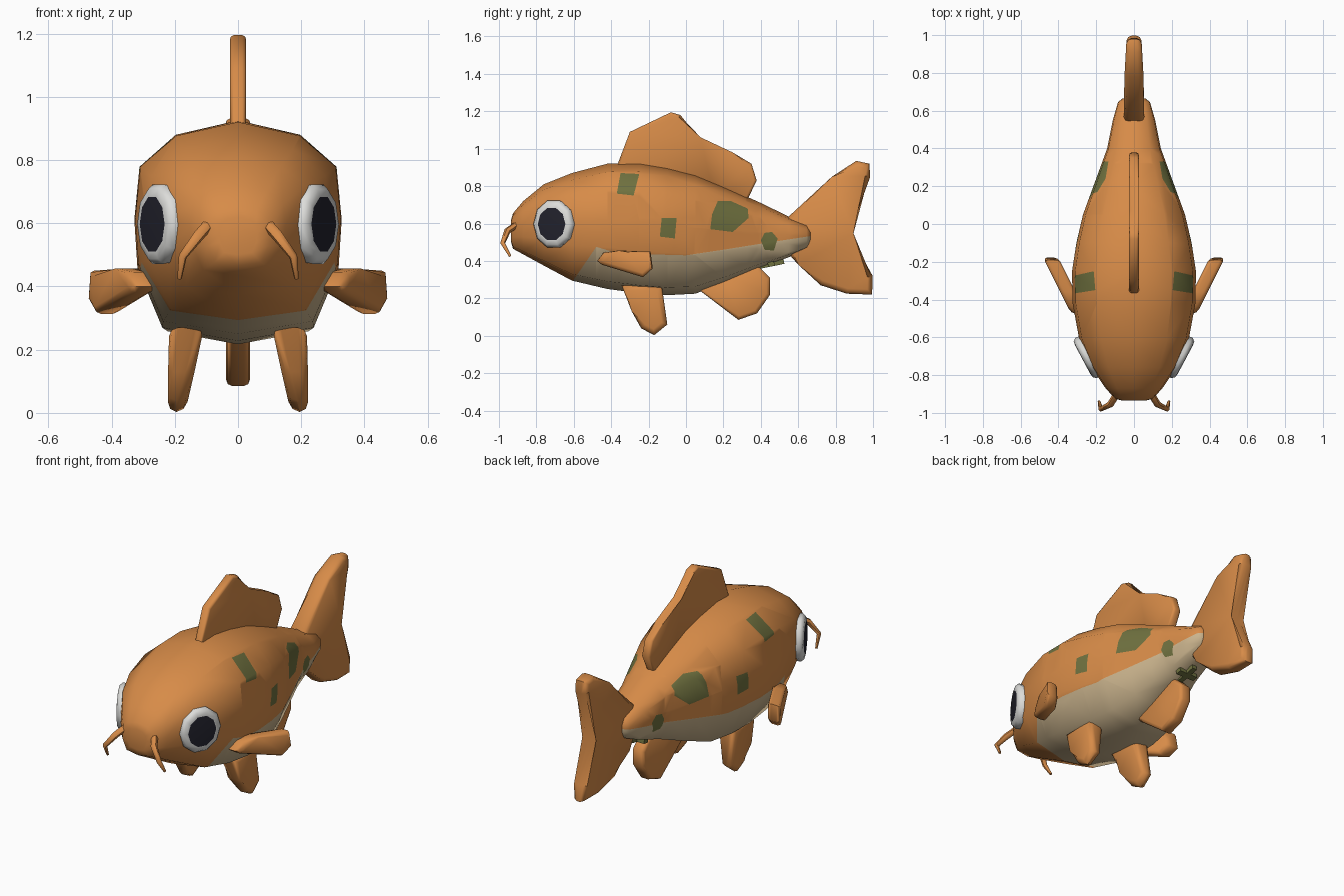
import bpy, bmesh, math
from mathutils import Vector, Matrix

if "Cube" in bpy.data.objects:
    bpy.data.objects.remove(bpy.data.objects["Cube"])


def material(name, r, g, b):
    m = bpy.data.materials.new(name)
    m.diffuse_color = (r, g, b, 1)
    m.use_nodes = True
    m.node_tree.nodes["Principled BSDF"].inputs["Base Color"].default_value = m.diffuse_color
    return m


ORANGE = material("orange skin", 0.68, 0.26, 0.065)
CREAM = material("cream belly", 0.60, 0.46, 0.27)
GREEN = material("olive spot", 0.16, 0.165, 0.05)
WHITE = material("eye white", 0.72, 0.72, 0.70)
DARK = material("dark pupil", 0.016, 0.016, 0.026)


def finish(bm, name, mats, angle=60):
    bmesh.ops.recalc_face_normals(bm, faces=bm.faces[:])
    me = bpy.data.meshes.new(name)
    bm.to_mesh(me)
    bm.free()
    for m in mats:
        me.materials.append(m)
    ob = bpy.data.objects.new(name, me)
    bpy.context.collection.objects.link(ob)
    bpy.ops.object.select_all(action='DESELECT')
    ob.select_set(True)
    bpy.context.view_layer.objects.active = ob
    bpy.ops.object.shade_smooth_by_angle(angle=math.radians(angle))
    return ob


def paint(bm, poly, index):
    """Cut a convex (y, z) outline through the mesh and colour the inside."""
    ys, zs = [p[0] for p in poly], [p[1] for p in poly]
    pairs = list(zip(poly, poly[1:] + poly[:1]))
    turn = 1 if sum(a[0] * b[1] - b[0] * a[1] for a, b in pairs) > 0 else -1

    def near(f):
        fy = [v.co.y for v in f.verts]
        fz = [v.co.z for v in f.verts]
        return (max(fy) > min(ys) and min(fy) < max(ys)
                and max(fz) > min(zs) and min(fz) < max(zs))

    for a, b in pairs:
        faces = [f for f in bm.faces if near(f)]
        geom = (faces + list({e for f in faces for e in f.edges})
                + list({v for f in faces for v in f.verts}))
        bmesh.ops.bisect_plane(bm, geom=geom, dist=1e-4, plane_co=(0, a[0], a[1]),
                               plane_no=(0, b[1] - a[1], a[0] - b[0]))
    for f in bm.faces:
        c = f.calc_center_median()
        if all(turn * ((b[0] - a[0]) * (c.z - a[1]) - (b[1] - a[1]) * (c.y - a[0])) > 0
               for a, b in pairs):
            f.material_index = index


# Body: one cross-section lofted along y (y, bottom, top, half width)
stations = [(-0.935, 0.50, 0.62, 0.06), (-0.925, 0.465, 0.655, 0.10),
            (-0.87, 0.435, 0.72, 0.15), (-0.76, 0.375, 0.81, 0.225),
            (-0.61, 0.295, 0.87, 0.29), (-0.42, 0.25, 0.92, 0.325),
            (-0.25, 0.228, 0.925, 0.328), (-0.1, 0.217, 0.90, 0.305),
            (0.05, 0.225, 0.862, 0.27), (0.2, 0.28, 0.80, 0.215),
            (0.4, 0.365, 0.71, 0.142), (0.55, 0.42, 0.637, 0.112),
            (0.645, 0.465, 0.597, 0.085), (0.665, 0.50, 0.565, 0.06)]
half = [(0, 0), (0.73, 0.06), (0.97, 0.33), (1, 0.55), (0.95, 0.79), (0.6, 0.935), (0, 1)]
section = half + [(-x, t) for x, t in half[-2:0:-1]]
bm = bmesh.new()
rings = [[bm.verts.new((x * w, y, lo + (hi - lo) * t)) for x, t in section]
         for y, lo, hi, w in stations]
n = len(section)
for a, b in zip(rings, rings[1:]):
    for i in range(n):
        bm.faces.new((a[i], a[(i + 1) % n], b[(i + 1) % n], b[i]))
bm.faces.new(rings[0])
bm.faces.new(rings[-1])

# Cream belly below a bent line
line = [(-0.61, 0.285), (-0.48, 0.475), (-0.36, 0.44), (0, 0.43), (0.2, 0.46),
        (0.45, 0.50), (0.68, 0.535)]
for a, b in zip(line, line[1:]):
    paint(bm, [a, b, (b[0], 0.1), (a[0], 0.1)], 1)

# Olive spots on both flanks
for spot in ([(-0.37, 0.76), (-0.28, 0.75), (-0.25, 0.865), (-0.35, 0.87)],
             [(-0.14, 0.53), (-0.06, 0.52), (-0.05, 0.63), (-0.13, 0.63)],
             [(0.13, 0.57), (0.25, 0.555), (0.335, 0.63), (0.33, 0.68),
              (0.24, 0.72), (0.17, 0.72), (0.14, 0.65)],
             [(0.4, 0.51), (0.42, 0.46), (0.47, 0.455), (0.49, 0.52),
              (0.46, 0.555), (0.42, 0.55)]):
    paint(bm, spot, 2)
finish(bm, "body", [ORANGE, CREAM, GREEN])


def fin(name, outline, thick, place=lambda y, z: 0.0, side=1, taper=lambda y, z: 1.0):
    """Rounded slab from a (y, z) outline, sheared sideways by place()."""
    bm = bmesh.new()
    lay = [[bm.verts.new((side * (place(y, z) + s * thick * taper(y, z)), y, z))
            for y, z in outline] for s in (-1, 1)]
    rims = [bm.faces.new(lay[0]), bm.faces.new(lay[1])]
    k = len(outline)
    for i in range(k):
        j = (i + 1) % k
        bm.faces.new((lay[0][i], lay[0][j], lay[1][j], lay[1][i]))
    edges = [e for f in rims for e in f.edges]
    bmesh.ops.bevel(bm, geom=edges, offset=thick * 0.5, segments=2, profile=0.5,
                    affect='EDGES', clamp_overlap=True)
    bmesh.ops.triangulate(bm, faces=[f for f in bm.faces if len(f.verts) > 4])
    finish(bm, name, [ORANGE])


# Centre fins
fin("dorsal_fin", [(-0.38, 0.88), (-0.3, 1.09), (-0.08, 1.195), (-0.03, 1.18),
                   (0.07, 1.05), (0.25, 0.98), (0.35, 0.92), (0.378, 0.83),
                   (0.32, 0.71), (0.15, 0.74), (-0.3, 0.86)], 0.026)
fin("tail_fin", [(0.53, 0.62), (0.78, 0.85), (0.91, 0.935), (0.98, 0.92), (0.985, 0.85),
                 (0.865, 0.545), (0.998, 0.32), (0.995, 0.22), (0.86, 0.225),
                 (0.72, 0.27), (0.6, 0.38), (0.53, 0.46)], 0.055,
    taper=lambda y, z: 1.0 - 0.3 * max(0, y - 0.7) / 0.3)
fin("anal_fin", [(0.05, 0.26), (0.28, 0.085), (0.38, 0.12), (0.45, 0.22),
                 (0.45, 0.31), (0.38, 0.38), (0.2, 0.33)], 0.038)

for side, tag in ((1, "right"), (-1, "left")):
    # Paired fins
    fin("pectoral_fin_" + tag, [(-0.475, 0.40), (-0.44, 0.445), (-0.36, 0.456),
                                (-0.19, 0.45), (-0.178, 0.36), (-0.23, 0.313),
                                (-0.45, 0.38)], 0.04,
        lambda y, z: 0.30 + 0.50 * (y + 0.46), side)
    fin("pelvic_fin_" + tag, [(-0.345, 0.27), (-0.29, 0.13), (-0.24, 0.04),
                              (-0.17, 0.003), (-0.1, 0.06), (-0.13, 0.27)], 0.055,
        lambda y, z: 0.165 + 0.12 * (0.25 - z), side,
        lambda y, z: 0.5 + 2 * min(z, 0.25))

    # Eye: rounded white disc with a dark faceted pupil
    out = Vector((0.88 * side, -0.47, 0)).normalized()
    along = Vector((0, 0, 1)).cross(out)
    centre = Vector((0.246 * side, -0.705, 0.597))
    bm = bmesh.new()
    k = 10
    loops = []
    for r, h in ((0.122, -0.03), (0.128, 0.008), (0.112, 0.026), (0.088, 0.029)):
        loops.append([bm.verts.new(centre + out * h
                                   + along * (r * 0.95 * math.cos(math.tau * i / k))
                                   + Vector((0, 0, r * 1.03 * math.sin(math.tau * (i + 0.5) / k
                                                                       - math.pi / k))))
                      for i in range(k)])
    for a, b in zip(loops, loops[1:]):
        for i in range(k):
            bm.faces.new((a[i], a[(i + 1) % k], b[(i + 1) % k], b[i]))
    bm.faces.new(loops[0])
    bm.faces.new(loops[-1]).material_index = 1
    finish(bm, "eye_" + tag, [WHITE, DARK])

    # Barbel: thin bent tube beside the mouth
    cu = bpy.data.curves.new("barbel_" + tag, 'CURVE')
    cu.dimensions = '3D'
    cu.bevel_depth = 0.018
    cu.bevel_resolution = 1
    cu.use_fill_caps = True
    path = [(0.085, -0.89, 0.605, 1), (0.125, -0.955, 0.56, 1),
            (0.175, -0.98, 0.495, 0.75), (0.185, -0.94, 0.425, 0.4)]
    sp = cu.splines.new('POLY')
    sp.points.add(len(path) - 1)
    for p, (x, y, z, r) in zip(sp.points, path):
        p.co = (x * side, y, z, 1)
        p.radius = r
    cu.materials.append(ORANGE)
    ob = bpy.data.objects.new("barbel_" + tag, cu)
    bpy.context.collection.objects.link(ob)
    bpy.ops.object.select_all(action='DESELECT')
    ob.select_set(True)
    bpy.context.view_layer.objects.active = ob
    bpy.ops.object.convert(target='MESH')
    bpy.ops.object.shade_smooth_by_angle(angle=math.radians(60))

# Small olive cross under the tail root
bm = bmesh.new()
for sx, sy in ((0.03, 0.14), (0.12, 0.035)):
    bmesh.ops.create_cube(bm, size=1, matrix=Matrix.Translation((0, 0.455, 0.383))
                          @ Matrix.Rotation(0.2, 4, 'X')
                          @ Matrix.Diagonal((sx, sy, 0.025, 1)))
finish(bm, "underside_mark", [GREEN])
